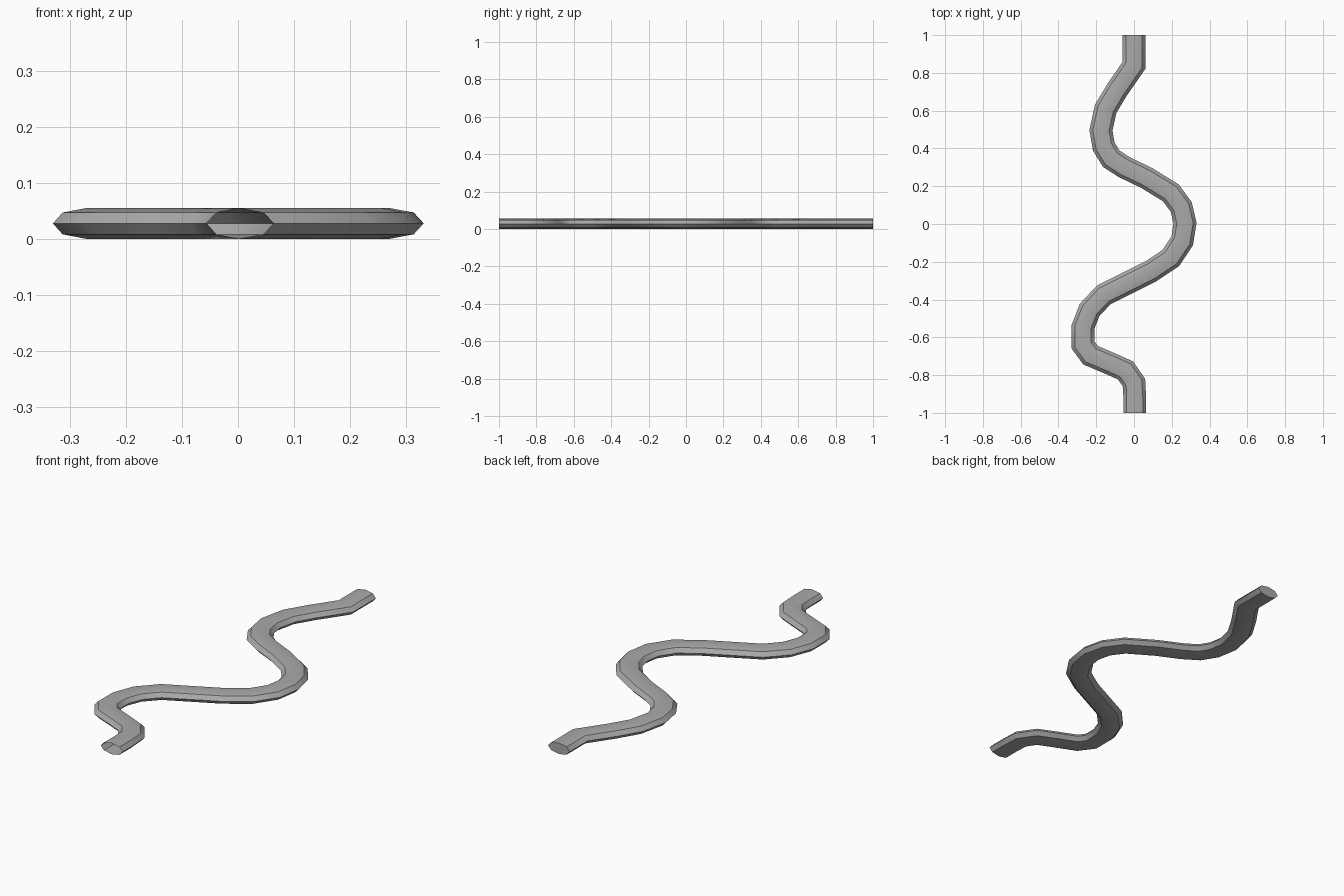
import bpy
import bmesh
import math
from mathutils import Vector

cube = bpy.data.objects.get("Cube")
if cube:
    bpy.data.objects.remove(cube, do_unlink=True)

SIDES = 8
HALF_WIDTH = 0.06
HALF_HEIGHT = 0.0275

# Centre line of the winding tube, back to front
PATH = [Vector(p) for p in [
    (0, 1), (0, .84), (-.09, .71), (-.15, .61), (-.175, .495), (-.16, .41),
    (-.12, .345), (-.05, .3), (.065, .245), (.195, .165), (.25, .09),
    (.27, .005), (.255, -.09), (.195, -.18), (.09, -.25), (-.04, -.315),
    (-.16, -.375), (-.235, -.455), (-.27, -.545), (-.27, -.64),
    (-.23, -.695), (-.135, -.735), (-.045, -.775), (0, -.84),
    (.004, -.92), (.004, -1)]]


def side_vector(i):
    """Sideways direction at a path point, lengthened to mitre the bend."""
    before = (PATH[i] - PATH[i - 1]).normalized() if i else None
    after = (PATH[i + 1] - PATH[i]).normalized() if i < len(PATH) - 1 else None
    if before is None or after is None:
        return Vector((-1, 0))
    tangent = (before + after).normalized()
    return Vector((tangent.y, -tangent.x)) / tangent.dot(before)


# Sweep a flattened octagon along the path
bm = bmesh.new()
rings = []
for i, point in enumerate(PATH):
    side = side_vector(i)
    ring = []
    for k in range(SIDES):
        angle = math.tau * k / SIDES
        p = point + side * HALF_WIDTH * math.cos(angle)
        ring.append(bm.verts.new((p.x, p.y, HALF_HEIGHT * (1 + math.sin(angle)))))
    rings.append(ring)

for a, b in zip(rings, rings[1:]):
    for k in range(SIDES):
        n = (k + 1) % SIDES
        bm.faces.new((a[k], a[n], b[n], b[k]))

# Back end is closed, front end is an open mouth
bm.faces.new(rings[0])
bmesh.ops.recalc_face_normals(bm, faces=bm.faces)

mesh = bpy.data.meshes.new("winding_tube")
bm.to_mesh(mesh)
bm.free()
tube = bpy.data.objects.new("winding_tube", mesh)
bpy.context.collection.objects.link(tube)

# Plain grey
grey = bpy.data.materials.new("plain_grey")
grey.use_nodes = True
colour = (0.4, 0.4, 0.4, 1)
grey.diffuse_color = colour
grey.node_tree.nodes["Principled BSDF"].inputs["Base Color"].default_value = colour
mesh.materials.append(grey)

# Smooth along the length, sharp at the profile corners
bpy.ops.object.select_all(action="DESELECT")
tube.select_set(True)
bpy.context.view_layer.objects.active = tube
bpy.ops.object.shade_smooth_by_angle(angle=math.radians(30))
